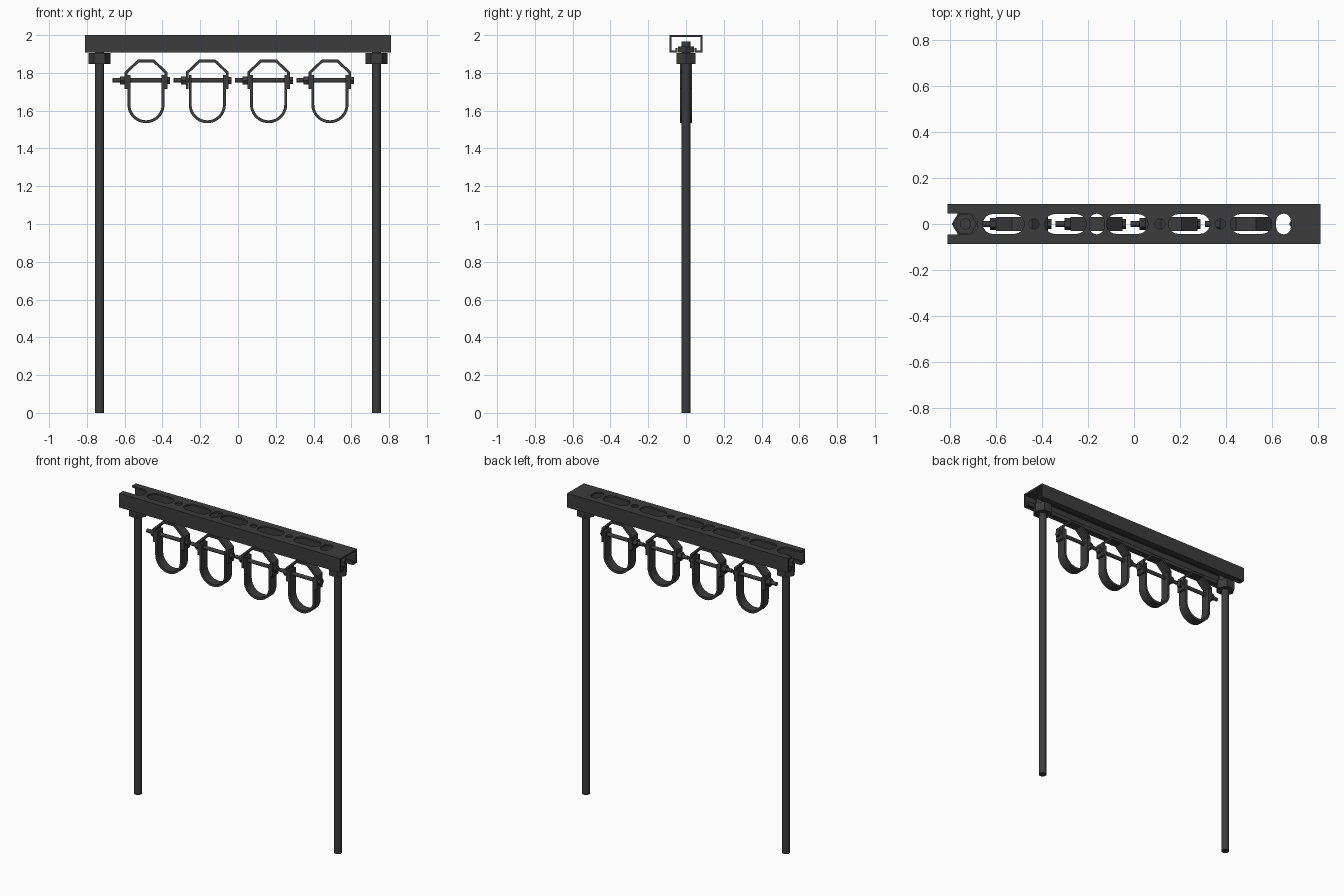
import bpy, bmesh, math
from mathutils import Vector, Matrix

if "Cube" in bpy.data.objects:
    bpy.data.objects.remove(bpy.data.objects["Cube"])

mat = bpy.data.materials.new("dark_steel")
mat.diffuse_color = (0.045, 0.045, 0.045, 1)
mat.use_nodes = True
mat.node_tree.nodes["Principled BSDF"].inputs["Base Color"].default_value = mat.diffuse_color


def finish(bm, name, smooth=True):
    bmesh.ops.recalc_face_normals(bm, faces=bm.faces[:])
    me = bpy.data.meshes.new(name)
    bm.to_mesh(me)
    bm.free()
    ob = bpy.data.objects.new(name, me)
    bpy.context.collection.objects.link(ob)
    me.materials.append(mat)
    if smooth:
        bpy.ops.object.select_all(action='DESELECT')
        ob.select_set(True)
        bpy.context.view_layer.objects.active = ob
        bpy.ops.object.shade_smooth_by_angle(angle=math.radians(35))
    return ob


def thicken(path, t):
    """Closed outline of a sheet following an open 2D path (mitred offset)."""
    p = [Vector(q) for q in path]
    inner = []
    for i, q in enumerate(p):
        d = [(b - a).normalized() for a, b in zip(p[max(i-1, 0):i+1], p[max(i-1, 0)+1:i+2])]
        n = [Vector((-v.y, v.x)) for v in d]
        m = (n[0] + n[-1]).normalized()
        inner.append(q + m * t / m.dot(n[0]))
    return p + inner[::-1]


def prism(bm, outline, place, depth):
    """Extrude an outline; place maps (u, v, 0) to 3D, depth is a vector."""
    f = bm.faces.new([bm.verts.new(place(*q)) for q in outline])
    r = bmesh.ops.extrude_face_region(bm, geom=[f])
    bmesh.ops.translate(bm, verts=[v for v in r['geom'] if isinstance(v, bmesh.types.BMVert)], vec=depth)


def cyl(bm, r, a, b, axis, at, n=24):
    """Cylinder from a to b along x or z, through point at (other coords)."""
    rot = Matrix.Rotation(math.pi / 2, 4, 'Y') if axis == 'X' else Matrix()
    c = Vector(at)
    c['XYZ'.index(axis)] = (a + b) / 2
    bmesh.ops.create_cone(bm, cap_ends=True, segments=n, radius1=r, radius2=r, depth=b - a,
                          matrix=Matrix.Translation(c) @ rot)


def hexa(bm, r, a, b, axis, at):
    """Hexagonal prism; z-axis ones point their corners along x."""
    pts = [(r * math.cos(i * math.pi / 3), r * math.sin(i * math.pi / 3)) for i in range(6)]
    if axis == 'X':
        prism(bm, pts, lambda u, v: (a, at[1] + u, at[2] + v), (b - a, 0, 0))
    else:
        prism(bm, pts, lambda u, v: (at[0] + u, at[1] + v, a), (0, 0, b - a))


def stadium(cx, half, r, upright=False):
    pts = []
    for s, start in ((1, -90), (-1, 90)):
        for k in range(13):
            a = math.radians(start + 15 * k)
            u, v = s * (half - r) + r * math.cos(a), r * math.sin(a)
            pts.append((cx - v, u) if upright else (cx + u, v))
    return pts


# slotted channel with inward lips, open underneath
L, W, B, T = 0.81, 0.087, 1.907, 2.0
bm = bmesh.new()
section = [(0.045, 1.932), (0.045, B), (W, B), (W, T), (-W, T), (-W, B), (-0.045, B), (-0.045, 1.932)]
prism(bm, thicken(section, 0.011), lambda u, v: (-L, u, v), (2 * L, 0, 0))
channel = finish(bm, "channel", smooth=False)

# slots and holes along the channel top
bm = bmesh.new()
outlines = [stadium(-0.84, 0.16, 0.045)]
outlines += [stadium(-0.567 + 0.269 * i, 0.09, 0.043) for i in range(5)]
outlines += [stadium(x, 0.045, 0.032, True) for x in (-0.162, 0.65)]
outlines += [[(x + 0.022 * math.cos(a * math.pi / 12), 0.022 * math.sin(a * math.pi / 12))
              for a in range(24)] for x in (-0.435, 0.113, 0.375)]
for o in outlines:
    prism(bm, o, lambda u, v: (u, v, 1.97), (0, 0, 0.06))
cutter = finish(bm, "slot_cutter", smooth=False)
cutter.hide_render = True
mod = channel.modifiers.new("slots", 'BOOLEAN')
mod.operation, mod.solver, mod.object = 'DIFFERENCE', 'EXACT', cutter
bpy.context.view_layer.objects.active = channel
bpy.ops.object.modifier_apply(modifier="slots")
bpy.data.objects.remove(cutter)

# threaded rods with a nut below and a nut inside the channel
for side, x in (("left", -0.733), ("right", 0.733)):
    bm = bmesh.new()
    cyl(bm, 0.024, 0, 1.965, 'Z', (x, 0, 0), 32)
    finish(bm, side + "_rod")
    bm = bmesh.new()
    hexa(bm, 0.059, 1.848, 1.906, 'Z', (x, 0, 0))
    finish(bm, side + "_lower_nut")
    bm = bmesh.new()
    hexa(bm, 0.050, 1.908, 1.94, 'Z', (x, 0, 0))
    finish(bm, side + "_upper_nut")

# four clevis hangers
R, CZ, BZ, HW = 0.098, 1.632, 1.76, 0.031
for i in range(4):
    x = -0.487 + 0.3245 * i
    n = f"hanger_{i + 1}_"

    # lower U strap
    arc = [(R * math.cos(math.pi + math.pi * k / 32), CZ + R * math.sin(math.pi + math.pi * k / 32))
           for k in range(33)]
    bm = bmesh.new()
    prism(bm, thicken([(-R, 1.79)] + arc + [(R, 1.79)], 0.015),
          lambda u, v: (x + u, -HW, v), (0, 2 * HW, 0))
    finish(bm, n + "u_strap")

    # upper angled yoke, outside the U legs
    yoke = [(0.113, 1.715), (0.113, 1.805), (0.044, 1.87), (-0.044, 1.87), (-0.113, 1.805), (-0.113, 1.715)]
    bm = bmesh.new()
    prism(bm, thicken(yoke, 0.0145), lambda u, v: (x + u, -HW, v), (0, 2 * HW, 0))
    finish(bm, n + "yoke")

    # cross bolt with head and nut
    bm = bmesh.new()
    cyl(bm, 0.012, x - 0.178, x + 0.115, 'X', (0, 0, BZ))
    finish(bm, n + "bolt")
    bm = bmesh.new()
    hexa(bm, 0.025, x - 0.139, x - 0.113, 'X', (0, 0, BZ))
    finish(bm, n + "bolt_nut")
    bm = bmesh.new()
    hexa(bm, 0.022, x + 0.113, x + 0.128, 'X', (0, 0, BZ))
    finish(bm, n + "bolt_head")
